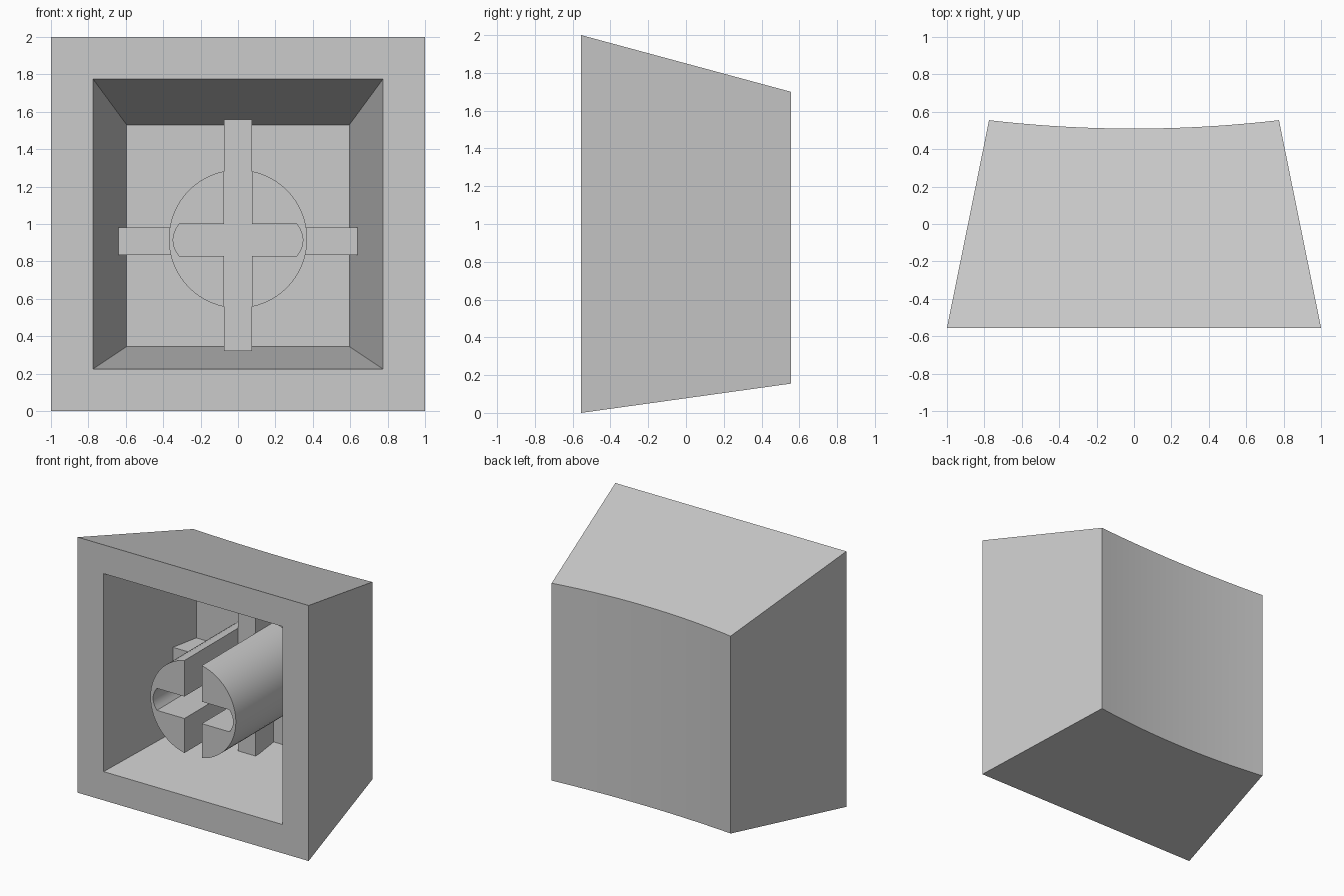
import bpy, bmesh, math

cube = bpy.data.objects.get("Cube")
if cube:
    bpy.data.objects.remove(cube)

FRONT, BACK = -0.555, 0.555
FLOOR = 0.335        # cavity floor
RIB = 0.11           # rib front and slot floor
AXIS = 0.92          # stem height

grey = bpy.data.materials.new("light grey")
grey.use_nodes = True
grey.diffuse_color = (0.6, 0.6, 0.6, 1)
grey.node_tree.nodes["Principled BSDF"].inputs["Base Color"].default_value = (0.6, 0.6, 0.6, 1)


def loft(name, front, back):
    """Solid between two matching outlines of (x, y, z) points."""
    bm = bmesh.new()
    a = [bm.verts.new(p) for p in front]
    b = [bm.verts.new(p) for p in back]
    n = len(a)
    bm.faces.new(a)
    bm.faces.new(b[::-1])
    for i in range(n):
        j = (i + 1) % n
        bm.faces.new((a[i], b[i], b[j], a[j]))
    bmesh.ops.recalc_face_normals(bm, faces=bm.faces)
    mesh = bpy.data.meshes.new(name)
    bm.to_mesh(mesh)
    bm.free()
    mesh.materials.append(grey)
    obj = bpy.data.objects.new(name, mesh)
    bpy.context.collection.objects.link(obj)
    return obj


def prism(name, outline, y0, y1):
    return loft(name, [(x, y0, z) for x, z in outline], [(x, y1, z) for x, z in outline])


def rect(w, z0, z1):
    return [(-w, z0), (w, z0), (w, z1), (-w, z1)]


def combine(obj, other, operation):
    mod = obj.modifiers.new(operation, "BOOLEAN")
    mod.operation, mod.object, mod.solver = operation, other, "EXACT"
    bpy.context.view_layer.objects.active = obj
    bpy.ops.object.modifier_apply(modifier=mod.name)
    bpy.data.objects.remove(other)


def mix(a, b, t):
    return a + (b - a) * t


# Tapered outer shell with a dished back
def dished_back():
    bm = bmesh.new()
    half, sag, steps = 0.775, 0.045, 24
    columns = []
    for i in range(steps + 1):
        x = mix(-half, half, i / steps)
        y = BACK - sag * (1 - (x / half) ** 2)
        t = (y - FRONT) / (BACK - FRONT)
        columns.append([bm.verts.new((x, y, mix(0, 0.155, t))),
                        bm.verts.new((x, y, mix(2, 1.7, t)))])
    left = [bm.verts.new((-1, FRONT, z)) for z in (0, 2)]
    right = [bm.verts.new((1, FRONT, z)) for z in (0, 2)]
    for c, d in zip(columns, columns[1:]):
        bm.faces.new((c[0], c[1], d[1], d[0]))
    for k in (0, 1):
        bm.faces.new([left[k]] + [c[k] for c in columns] + [right[k]])
    bm.faces.new((left[0], left[1], columns[0][1], columns[0][0]))
    bm.faces.new((right[0], right[1], columns[-1][1], columns[-1][0]))
    bm.faces.new((left[0], right[0], right[1], left[1]))
    bmesh.ops.recalc_face_normals(bm, faces=bm.faces)
    mesh = bpy.data.meshes.new("shell")
    bm.to_mesh(mesh)
    bm.free()
    mesh.materials.append(grey)
    obj = bpy.data.objects.new("shell", mesh)
    bpy.context.collection.objects.link(obj)
    return obj


shell = dished_back()

# Tapered cavity, cutter carried past the open front
def cavity_ring(y):
    t = (y - FRONT) / (FLOOR - FRONT)
    outline = rect(mix(0.775, 0.595, t), mix(0.225, 0.345, t), mix(1.775, 1.53, t))
    return [(x, y, z) for x, z in outline]


combine(shell, loft("cavity_cutter", cavity_ring(FRONT - 0.1), cavity_ring(FLOOR)), "DIFFERENCE")

# Round stem joined to the crossed ribs, rooted in the cavity floor
circle = [(0.37 * math.cos(a), AXIS + 0.37 * math.sin(a))
          for a in (math.tau * i / 64 for i in range(64))]
stem = prism("stem_with_ribs", circle, FRONT, FLOOR + 0.03)
combine(stem, prism("upright_rib", rect(0.075, 0.32, 1.56), RIB, FLOOR + 0.02), "UNION")
combine(stem, prism("cross_rib", rect(0.64, 0.833, 0.98), RIB, FLOOR + 0.01), "UNION")

# Cross socket: open upright slot and a round-ended cross slot
combine(stem, prism("upright_slot", rect(0.075, 0.4, 1.4), FRONT - 0.1, RIB), "DIFFERENCE")
slot = []
for side in (1, -1):
    for i in range(9):
        s = mix(-1, 1, i / 8)
        slot.append((side * (0.347 - 0.033 * s * s), 0.914 + side * 0.086 * s))
combine(stem, prism("cross_slot", slot, FRONT - 0.1, RIB), "DIFFERENCE")

# Smooth curved walls, sharp corners
for obj in (shell, stem):
    bpy.ops.object.select_all(action="DESELECT")
    obj.select_set(True)
    bpy.context.view_layer.objects.active = obj
    bpy.ops.object.shade_smooth_by_angle(angle=math.radians(25))
